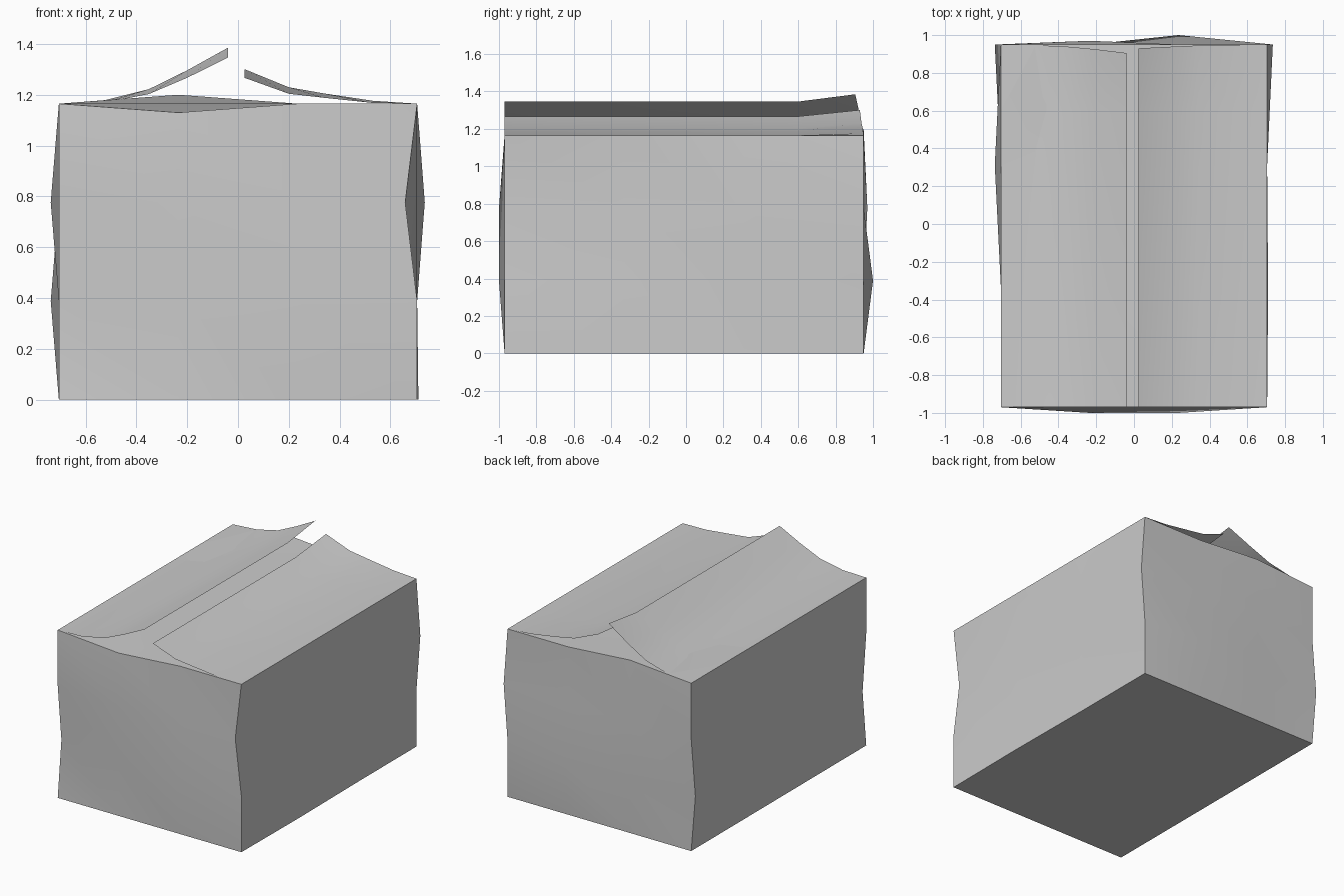
import bpy, bmesh

if "Cube" in bpy.data.objects:
    bpy.data.objects.remove(bpy.data.objects["Cube"])

def finish(name, bm):
    bmesh.ops.recalc_face_normals(bm, faces=bm.faces[:])
    me = bpy.data.meshes.new(name)
    bm.to_mesh(me)
    bm.free()
    ob = bpy.data.objects.new(name, me)
    bpy.context.collection.objects.link(ob)
    bpy.context.view_layer.objects.active = ob
    ob.select_set(True)
    bpy.ops.object.shade_smooth_by_angle(angle=0.5)
    ob.select_set(False)
    return ob

# Box body: 3 x 3 x 3 panels, with a few grid points dented or bulged
X0, X1, Y0, Y1, H = -0.705, 0.705, -0.97, 0.95, 1.165
dents = {
    (0, 0, 1): (0, 0.04, 0),      # vertical corner creases
    (3, 0, 2): (-0.047, 0, 0),
    (3, 3, 2): (0.03, 0, 0),
    (0, 3, 1): (-0.032, 0, 0),
    (1, 0, 3): (0, 0, -0.035),    # top rims
    (1, 3, 3): (0, 0, 0.035),
    (3, 1, 0): (0.005, -0.02, 0), # bottom rim
    (1, 0, 2): (0, -0.03, 0),     # wall bulges
    (2, 0, 1): (0, -0.03, 0),
    (2, 3, 1): (0, 0.05, 0),
    (1, 3, 2): (0, 0.02, 0),
    (0, 2, 2): (-0.032, 0, 0),
}
bm = bmesh.new()
bmesh.ops.create_cube(bm, size=1)
bmesh.ops.subdivide_edges(bm, edges=bm.edges[:], cuts=2, use_grid_fill=True)
for v in bm.verts:
    i, j, k = (round((c + 0.5) * 3) for c in v.co)
    dx, dy, dz = dents.get((i, j, k), (0, 0, 0))
    v.co = (X0 + (X1 - X0) * i / 3 + dx, Y0 + (Y1 - Y0) * j / 3 + dy, H * k / 3 + dz)
finish("box_body", bm)

# Long top flaps: curled profile (x, z), the back end lifts a little more
def flap(name, profile, lift, pull):
    bm = bmesh.new()
    rows = []
    n = len(profile) - 1
    for y, end in ((Y0, 0), (0.6, 0), (Y1, 1)):
        rows.append([bm.verts.new((x, y - end * pull * (t / n) ** 2, z + end * lift * t / n))
                     for t, (x, z) in enumerate(profile)])
    for a, b in zip(rows, rows[1:]):
        for t in range(n):
            bm.faces.new((a[t], a[t + 1], b[t + 1], b[t]))
    ob = finish(name, bm)
    return ob

flap("left_flap", [(X0, H), (-0.525, 1.169), (-0.35, 1.203), (-0.2, 1.267), (-0.04, 1.346)], 0.039, 0.045)
flap("right_flap", [(X1, H), (0.53, 1.168), (0.34, 1.188), (0.2, 1.204), (0.025, 1.267)], 0.034, 0.02)
